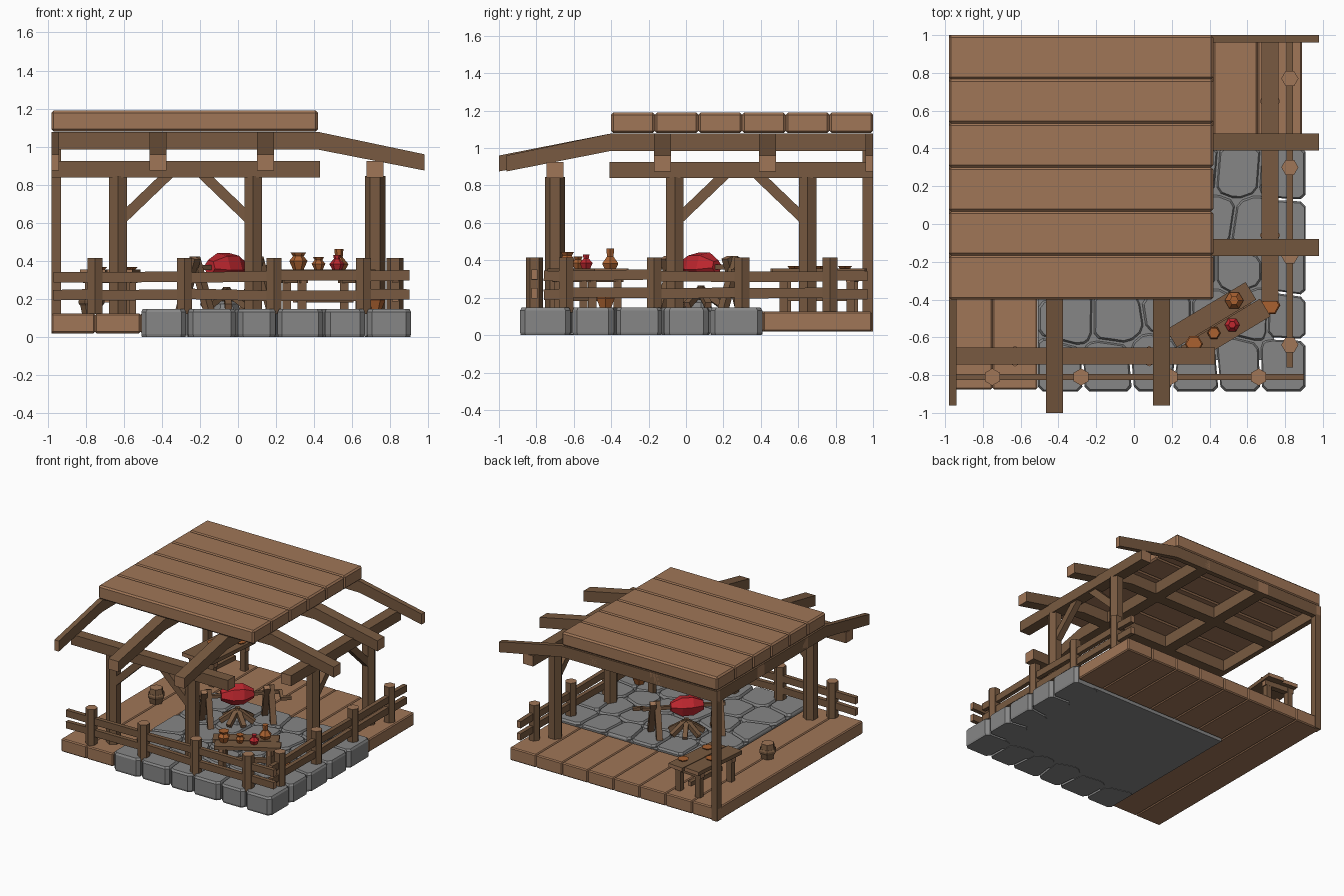
import bpy, bmesh, math, random
from mathutils import Vector, Matrix

if "Cube" in bpy.data.objects:
    bpy.data.objects.remove(bpy.data.objects["Cube"])

random.seed(4)

def material(name, rgb):
    m = bpy.data.materials.new(name)
    m.diffuse_color = (*rgb, 1)
    m.use_nodes = True
    m.node_tree.nodes["Principled BSDF"].inputs["Base Color"].default_value = m.diffuse_color
    return m

LIGHT = material("light_wood", (0.35, 0.18, 0.095))
DARK = material("dark_wood", (0.188, 0.102, 0.052))
STONE = material("grey_stone", (0.24, 0.24, 0.24))
RED = material("red", (0.52, 0.02, 0.028))
CLAY = material("orange_clay", (0.40, 0.12, 0.03))

def finish(name, bm, mats, mat4=Matrix(), bevel=0):
    bmesh.ops.recalc_face_normals(bm, faces=bm.faces)
    me = bpy.data.meshes.new(name)
    bm.to_mesh(me)
    bm.free()
    for m in mats:
        me.materials.append(m)
    ob = bpy.data.objects.new(name, me)
    ob.matrix_world = mat4
    bpy.context.collection.objects.link(ob)
    if bevel:
        b = ob.modifiers.new("bevel", 'BEVEL')
        b.width, b.segments = bevel, 1
    return ob

def add_loft(bm, rings):
    """Skin equal-sized rings of points and cap both ends."""
    vs = [[bm.verts.new(p) for p in r] for r in rings]
    n = len(rings[0])
    for a, b in zip(vs, vs[1:]):
        for i in range(n):
            bm.faces.new((a[i], a[(i + 1) % n], b[(i + 1) % n], b[i]))
    return bm.faces.new(vs[0]), bm.faces.new(vs[-1])

def box(name, lo, hi, mat, bevel=0):
    bm = bmesh.new()
    lo, hi = Vector(lo), Vector(hi)
    bmesh.ops.create_cube(bm, size=1, matrix=Matrix.Translation((lo + hi) / 2) @ Matrix.Diagonal((*(hi - lo), 1)))
    return finish(name, bm, [mat], bevel=bevel)

def beam(name, p0, p1, w, h):
    """Dark timber between two points with light end grain."""
    p0, p1 = Vector(p0), Vector(p1)
    d = p1 - p0
    bm = bmesh.new()
    bmesh.ops.create_cube(bm, size=1, matrix=Matrix.Diagonal((d.length, w, h, 1)))
    for f in bm.faces:
        f.material_index = int(abs(f.calc_center_median().x) > d.length * 0.49)
    rot = d.to_track_quat('X', 'Z').to_matrix().to_4x4()
    return finish(name, bm, [DARK, LIGHT], Matrix.Translation((p0 + p1) / 2) @ rot)

def lathe(name, profile, loc, mats, n=6, phase=0.0, rot=Matrix()):
    """Low-poly turned part; the top cap takes the second material."""
    bm = bmesh.new()
    rings = [[(r * math.cos(phase + math.tau * i / n), r * math.sin(phase + math.tau * i / n), z)
              for i in range(n)] for r, z in profile]
    _, top = add_loft(bm, rings)
    top.material_index = len(mats) - 1
    return finish(name, bm, mats, Matrix.Translation(loc) @ rot)

# wooden floor: planks along y, short ones behind the paving
def planks(name, edges, y0):
    for a, b in zip(edges, edges[1:]):
        box(name, (a, y0, 0.02), (b, 0.995, 0.125), LIGHT, 0.008)
planks("floor_plank", [-0.98, -0.75, -0.512], -0.875)
planks("short_floor_plank", [-0.512, -0.278, -0.045, 0.19, 0.42, 0.655, 0.89], 0.412)

# stone paving: cells around jittered seeds, corners chamfered, tops bevelled
def clip(poly, n, d):
    out = []
    for a, b in zip(poly, poly[1:] + poly[:1]):
        da, db = a.dot(n) - d, b.dot(n) - d
        if da <= 0:
            out.append(a)
        if da * db < 0:
            out.append(a.lerp(b, da / (da - db)))
    return out

X0, X1, Y0, Y1 = -0.508, 0.908, -0.887, 0.408
cols, rows = [-0.39, -0.14, 0.115, 0.335, 0.55, 0.80], [-0.74, -0.47, -0.24, 0.01, 0.28]
seeds = [(Vector((x + random.uniform(-0.03, 0.03) + (0.06 if 0 < j < 4 and j % 2 and i < 5 else 0),
                  y + random.uniform(-0.03, 0.03))), i == 5 or j == 0)
         for i, x in enumerate(cols) for j, y in enumerate(rows)]
bm = bmesh.new()
for s, outer in seeds:
    poly = [Vector(p) for p in ((X0, Y0), (X1, Y0), (X1, Y1), (X0, Y1))]
    for t, _ in seeds:
        if t != s:
            n = (t - s).normalized()
            poly = clip(poly, n, n.dot((s + t) / 2) - 0.006)
    ring = []
    for p, a, b in zip(poly, poly[-1:] + poly[:-1], poly[1:] + poly[:1]):
        for q in (a, b):
            ring.append(p + (q - p) * min(0.3, 0.025 / (q - p).length))
    c = sum(ring, Vector((0, 0))) / len(ring)
    z0 = 0 if outer else 0.05
    add_loft(bm, [[(*(c + (p - c) * k), z) for p in ring] for k, z in ((0.97, z0), (1, z0 + 0.015), (1, 0.132), (0.93, 0.147))])
finish("paving_stones", bm, [STONE])
box("paving_base", (X0, -0.72, 0.003), (0.74, Y1, 0.125), STONE)

# roof boards
for i in range(6):
    y = -0.4 + i * 1.4 / 6
    box("roof_board", (-0.98, y, 1.08), (0.42, y + 1.4 / 6, 1.19), LIGHT, 0.012)

# rafters: level under the boards, then bent down past the edge
def rafter(name, axis, off, w, knee, tip):
    t0 = -0.98 if axis == 'x' else -1.0
    prof = [(t0, 0.985), (t0, 1.078), (knee, 1.078), (tip, 0.96), (tip, 0.875), (knee, 0.985)]
    bm = bmesh.new()
    add_loft(bm, [[(t, o, z) if axis == 'x' else (o, -t, z) for t, z in prof]
                  for o in (off - w / 2, off + w / 2)])
    for f in bm.faces:
        f.normal_update()
        f.material_index = int(abs(f.normal.x if axis == 'x' else f.normal.y) > 0.98)
    finish(name, bm, [DARK, LIGHT])
for o, w in ((0.98, 0.04), (0.435, 0.09), (-0.125, 0.09)):
    rafter("side_rafter", 'x', o, w, 0.42, 0.98)
for o, w, tip in ((-0.96, 0.04, 0.96), (-0.42, 0.09, 1.0), (0.145, 0.09, 0.96)):
    rafter("front_rafter", 'y', o, w, 0.40, tip)

# header beams and corner post
beam("front_header", (-0.98, -0.7, 0.882), (0.43, -0.7, 0.882), 0.09, 0.085)
beam("side_header", (0.72, -0.41, 0.882), (0.72, 1.0, 0.882), 0.09, 0.085)
box("corner_post", (-0.98, 0.945, 0.02), (-0.93, 1.0, 1.0), DARK)

# hexagonal posts with diagonal braces
def hex_post(name, x, y, r, z1, phase):
    lathe(name, [(r, 0.12), (r, z1)], (x, y, 0), [DARK, LIGHT], 6, phase)
for x, s in ((-0.63, 1), (0.08, -1)):
    hex_post("front_post", x, -0.7, 0.054, 0.845, math.pi / 2)
    beam("front_brace", (x + s * 0.02, -0.7, 0.62), (x + s * 0.27, -0.7, 0.86), 0.05, 0.055)
for y, s in ((-0.06, 1), (0.65, -1)):
    hex_post("side_post", 0.72, y, 0.054, 0.845, 0)
    beam("side_brace", (0.72, y + s * 0.02, 0.62), (0.72, y + s * 0.27, 0.86), 0.05, 0.055)

# fence
def fence(name, stops, place, phase):
    for t in stops[1:5]:
        hex_post(name + "_post", *place(t), 0.0455, 0.415, phase)
    for z in (0.222, 0.318):
        for a, b in zip(stops, stops[1:]):
            za, zb = (z + random.uniform(-0.007, 0.007) for _ in range(2))
            beam(name + "_rail", (*place(a), za), (*place(b), zb), 0.034, 0.055)
fence("front_fence", [-0.97, -0.75, -0.28, 0.19, 0.66, 0.90], lambda t: (t, -0.81), math.pi / 2)
fence("side_fence", [-0.76, -0.64, -0.17, 0.30, 0.77, 0.97], lambda t: (0.825, t), 0)

# roasting spit over the fire
C = Vector((-0.06, 0.08, 0))
D = Vector((1, 1, 0)).normalized()
P = Vector((1, -1, 0)).normalized()
UP = Vector((0, 0, 1))
for k in (-0.235, 0.235):
    for s in (-1, 1):
        beam("spit_support", C + D * (k + s * 0.018) + P * s * 0.085 + UP * 0.14,
             C + D * (k + s * 0.018) - P * s * 0.02 + UP * 0.415, 0.045, 0.04)
beam("spit_rod", C - D * 0.29 + UP * 0.365, C + D * 0.33 + UP * 0.365, 0.026, 0.026)
beam("spit_crank", C + D * 0.32 + UP * 0.375, C + D * 0.32 + P * 0.07 + UP * 0.34, 0.024, 0.024)
beam("spit_handle", C + D * 0.31 + P * 0.07 + UP * 0.34, C + D * 0.39 + P * 0.07 + UP * 0.34, 0.026, 0.026)
lathe("roast_meat", [(0.04, -0.125), (0.078, -0.045), (0.08, 0.04), (0.035, 0.12)], C + UP * 0.367,
      [RED], 6, 0.2, D.to_track_quat('Z', 'Y').to_matrix().to_4x4())
for i in range(7):
    a = i * math.tau / 7 + 0.3
    v = Vector((math.cos(a), math.sin(a), 0))
    beam("fire_log", C + v * 0.13 + UP * 0.16, C - v * 0.01 + UP * 0.25, 0.036, 0.034)
lathe("fire_stone", [(0.07, 0.14), (0.06, 0.175), (0.03, 0.19)], C, [STONE])

# tables: two boards, cleats and four legs
def table(name, x, y, length, width, ang, floor):
    d = Vector((math.cos(ang), math.sin(ang), 0))
    p = Vector((-d.y, d.x, 0))
    c = Vector((x, y, 0))
    for s in (-1, 1):
        m = c + p * s * width / 4 + UP * 0.34
        beam(name + "_board", m - d * (length / 2 + s * 0.01), m + d * (length / 2 - s * 0.01), width / 2 - 0.006, 0.03)
        e = c + d * s * length * 0.36
        beam(name + "_cleat", e - p * width * 0.45 + UP * 0.305, e + p * width * 0.45 + UP * 0.305, 0.045, 0.04)
        for t in (-1, 1):
            f = e + p * t * width * 0.34
            beam(name + "_leg", f + UP * floor, f + UP * 0.325, 0.045, 0.045)
    beam(name + "_stretcher", c - d * length * 0.36 + UP * 0.2, c + d * length * 0.36 + UP * 0.2, 0.03, 0.035)
table("front_table", 0.447, -0.524, 0.49, 0.23, math.radians(31), 0.14)
table("back_table", -0.67, 0.71, 0.5, 0.28, math.radians(85), 0.12)

# jugs, bottles, plates and buckets
lathe("tall_jug", [(0.028, 0), (0.048, 0.045), (0.028, 0.07), (0.042, 0.09)], (0.317, -0.635, 0.355), [CLAY])
lathe("small_jug", [(0.022, 0), (0.036, 0.03), (0.02, 0.05), (0.03, 0.066)], (0.423, -0.577, 0.355), [CLAY])
lathe("red_flask", [(0.025, 0), (0.04, 0.03), (0.016, 0.055), (0.02, 0.075)], (0.52, -0.534, 0.355), [RED])
lathe("bottle", [(0.035, 0), (0.05, 0.028), (0.02, 0.065), (0.024, 0.108)], (0.53, -0.405, 0.355), [CLAY])
lathe("floor_pot", [(0.035, 0), (0.055, 0.05), (0.035, 0.085), (0.048, 0.105)], (0.72, -0.43, 0.145), [CLAY])
for x, y in ((-0.57, 0.85), (-0.73, 0.72), (-0.60, 0.58)):
    lathe("plate", [(0.03, 0), (0.045, 0.014)], (x, y, 0.355), [CLAY])
lathe("bucket", [(0.05, 0), (0.062, 0.06), (0.05, 0.12)], (-0.77, 0.05, 0.124), [DARK, LIGHT])
lathe("bucket_hoop", [(0.06, 0), (0.068, 0.012), (0.068, 0.025), (0.06, 0.037)], (-0.77, 0.05, 0.166), [DARK])
